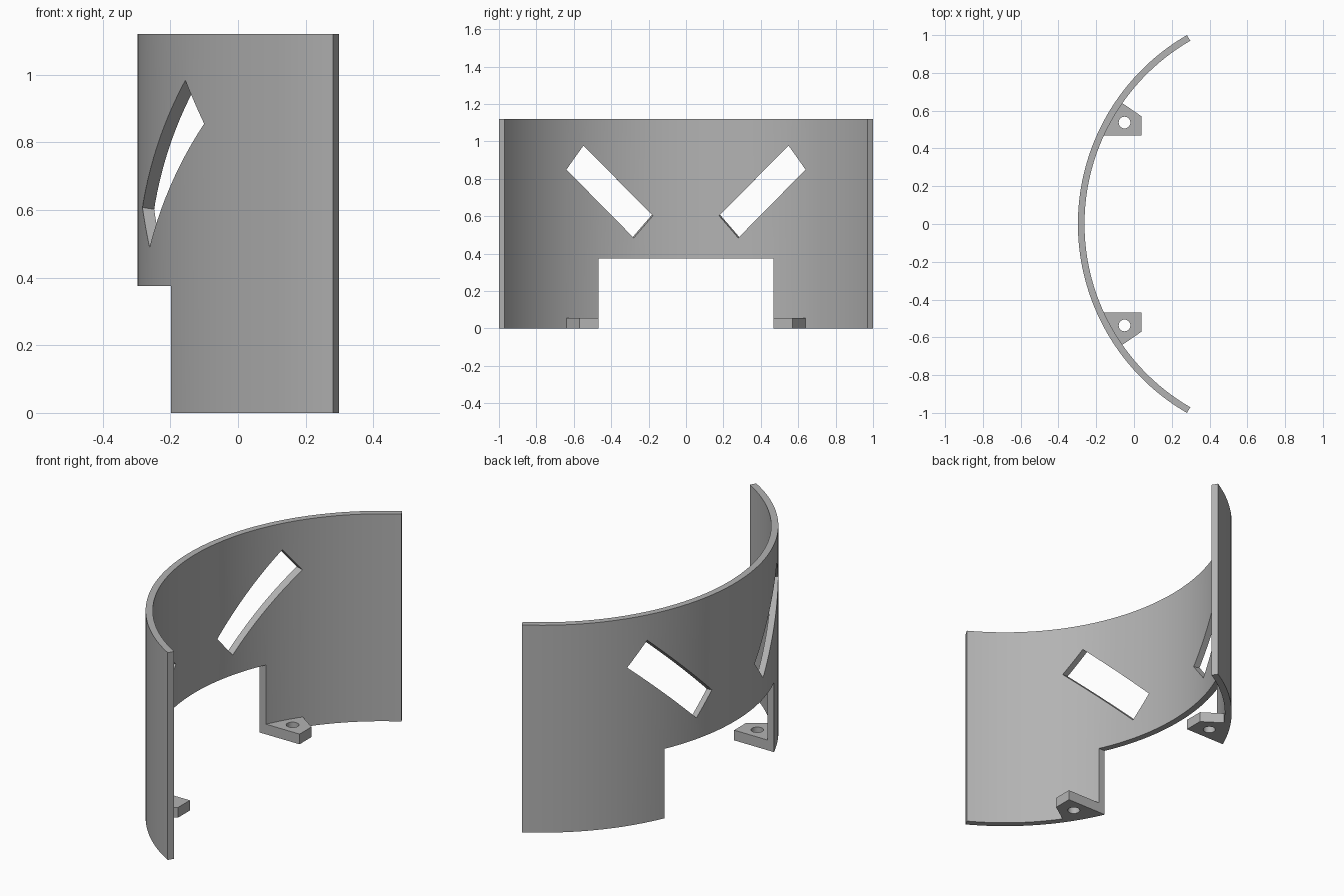
import bpy, bmesh, math
from mathutils import Vector

if "Cube" in bpy.data.objects:
    bpy.data.objects.remove(bpy.data.objects["Cube"], do_unlink=True)

CX, R_OUT, R_IN, HEIGHT = 0.858, 1.155, 1.12, 1.12
HALF_ANGLE, SEGMENTS = math.radians(60), 72

grey = bpy.data.materials.new("plain grey")
grey.use_nodes = True
colour = (0.45, 0.45, 0.45, 1)
grey.diffuse_color = colour
grey.node_tree.nodes["Principled BSDF"].inputs["Base Color"].default_value = colour


def finish(name, bm):
    bmesh.ops.recalc_face_normals(bm, faces=bm.faces)
    mesh = bpy.data.meshes.new(name)
    bm.to_mesh(mesh)
    bm.free()
    mesh.materials.append(grey)
    obj = bpy.data.objects.new(name, mesh)
    bpy.context.collection.objects.link(obj)
    return obj


def prism(name, points, sweep):
    """Solid made by sweeping a flat outline along a vector."""
    bm = bmesh.new()
    low = [bm.verts.new(p) for p in points]
    high = [bm.verts.new(Vector(p) + Vector(sweep)) for p in points]
    bm.faces.new(low)
    bm.faces.new(high)
    for i in range(len(low)):
        j = (i + 1) % len(low)
        bm.faces.new((low[i], low[j], high[j], high[i]))
    return finish(name, bm)


def cut(target, cutter):
    mod = target.modifiers.new("cut", "BOOLEAN")
    mod.operation, mod.solver, mod.object = "DIFFERENCE", "EXACT", cutter
    bpy.ops.object.select_all(action="DESELECT")
    bpy.context.view_layer.objects.active = target
    target.select_set(True)
    bpy.ops.object.modifier_apply(modifier=mod.name)
    bpy.data.objects.remove(cutter, do_unlink=True)


def smooth(obj):
    bpy.ops.object.select_all(action="DESELECT")
    bpy.context.view_layer.objects.active = obj
    obj.select_set(True)
    bpy.ops.object.shade_smooth_by_angle(angle=math.radians(25))


# Curved wall: a rectangular section carried round the arc
bm = bmesh.new()
rings = []
for i in range(SEGMENTS + 1):
    a = HALF_ANGLE * (2 * i / SEGMENTS - 1)
    rings.append([bm.verts.new((CX - r * math.cos(a), r * math.sin(a), z))
                  for r, z in ((R_OUT, 0), (R_IN, 0), (R_IN, HEIGHT), (R_OUT, HEIGHT))])
for a, b in zip(rings, rings[1:]):
    for k in range(4):
        n = (k + 1) % 4
        bm.faces.new((a[k], a[n], b[n], b[k]))
bm.faces.new(rings[0])
bm.faces.new(rings[-1])
wall = finish("curved_wall", bm)

# Wide doorway at the bottom of the wall
notch = [(-0.5, -0.468, -0.1), (-0.5, 0.468, -0.1), (-0.5, 0.468, 0.375), (-0.5, -0.468, 0.375)]
cut(wall, prism("notch_cutter", notch, (0.6, 0, 0)))

# Slanted slots, leaning slightly toward the arc centre
LEAN = 0.15
slot = [(0.66, 0.87), (0.56, 0.99), (0.17, 0.595), (0.275, 0.48)]
for s in (-1, 1):
    shift = LEAN * 0.2
    outline = [(-0.4, s * (y + shift), z + shift) for y, z in slot]
    cut(wall, prism("slot_cutter", outline, (0.6, -s * LEAN * 0.6, -LEAN * 0.6)))
smooth(wall)

# Mounting feet with a screw hole, fitted against the inside of the wall
for s, side in ((-1, "front"), (1, "back")):
    inner = [0.64 - i * 0.172 / 6 for i in range(7)]
    outline = [(CX - math.sqrt(R_IN ** 2 - y * y) - 0.001, s * y, 0) for y in inner]
    outline += [(0.04, s * 0.468, 0), (0.04, s * 0.57, 0)]
    foot = prism(side + "_mounting_foot", outline, (0, 0, 0.055))
    hole = [(-0.05 + 0.031 * math.cos(t), s * 0.537 + 0.031 * math.sin(t), -0.1)
            for t in (math.tau * i / 32 for i in range(32))]
    cut(foot, prism("hole_cutter", hole, (0, 0, 0.3)))
    smooth(foot)
